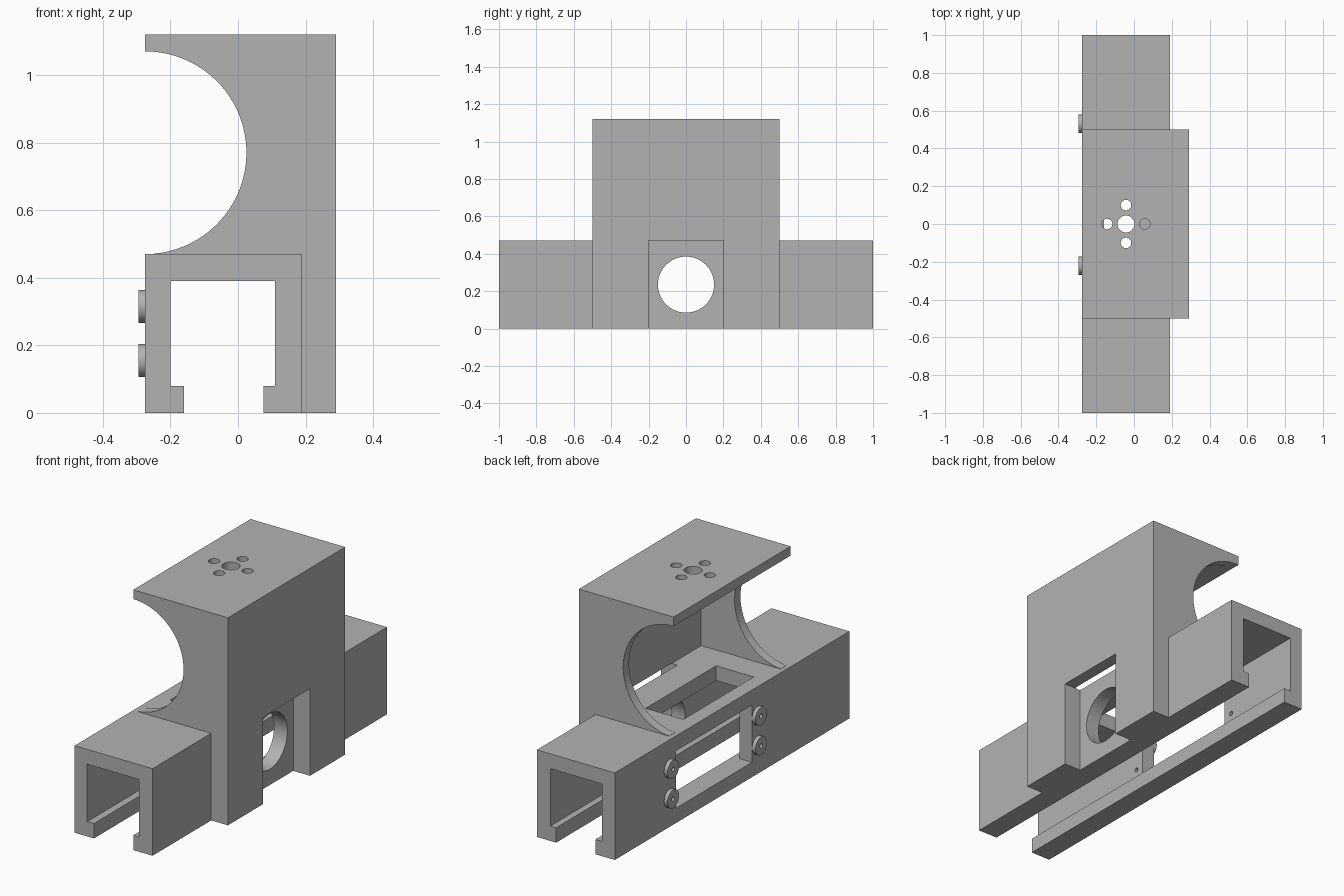
import bpy, bmesh, math
from mathutils import Matrix

cube = bpy.data.objects.get("Cube")
if cube:
    bpy.data.objects.remove(cube, do_unlink=True)

grey = bpy.data.materials.new("plain_grey")
grey.use_nodes = True
COLOUR = (0.45, 0.45, 0.45, 1)
grey.diffuse_color = COLOUR
grey.node_tree.nodes["Principled BSDF"].inputs["Base Color"].default_value = COLOUR


def finish(bm, name):
    bmesh.ops.recalc_face_normals(bm, faces=bm.faces)
    mesh = bpy.data.meshes.new(name)
    bm.to_mesh(mesh)
    bm.free()
    mesh.materials.append(grey)
    ob = bpy.data.objects.new(name, mesh)
    bpy.context.scene.collection.objects.link(ob)
    return ob


def extrude_y(name, profile, half):
    """Extrude an XZ outline along Y."""
    bm = bmesh.new()
    face = bm.faces.new([bm.verts.new((x, -half, z)) for x, z in profile])
    new = bmesh.ops.extrude_face_region(bm, geom=[face])["geom"]
    verts = [v for v in new if isinstance(v, bmesh.types.BMVert)]
    bmesh.ops.translate(bm, verts=verts, vec=(0, 2 * half, 0))
    return finish(bm, name)


def box(name, x0, x1, y0, y1, z0, z1):
    bm = bmesh.new()
    m = Matrix.Translation(((x0 + x1) / 2, (y0 + y1) / 2, (z0 + z1) / 2))
    bmesh.ops.create_cube(bm, size=1, matrix=m @ Matrix.Diagonal((x1 - x0, y1 - y0, z1 - z0, 1)))
    return finish(bm, name)


def cylinder(name, centre, radius, length, axis, sides=48):
    bm = bmesh.new()
    m = Matrix.Translation(centre)
    if axis == "X":
        m = m @ Matrix.Rotation(math.pi / 2, 4, "Y")
    bmesh.ops.create_cone(bm, cap_ends=True, segments=sides, radius1=radius,
                          radius2=radius, depth=length, matrix=m)
    return finish(bm, name)


def cut(ob, cutters):
    """Subtract the cutters, keep the result and drop the cutters."""
    for c in cutters:
        c.hide_render = True
        mod = ob.modifiers.new("cut", "BOOLEAN")
        mod.operation, mod.solver, mod.object = "DIFFERENCE", "EXACT", c
    dg = bpy.context.evaluated_depsgraph_get()
    mesh = bpy.data.meshes.new_from_object(ob.evaluated_get(dg))
    ob.modifiers.clear()
    ob.data = mesh
    for c in cutters:
        bpy.data.objects.remove(c, do_unlink=True)


def shade(ob):
    bpy.ops.object.select_all(action="DESELECT")
    ob.select_set(True)
    bpy.context.view_layer.objects.active = ob
    bpy.ops.object.shade_smooth_by_angle(angle=math.radians(30))


BOSSES = [(y, z) for y in (0.53, -0.22) for z in (0.155, 0.315)]

# Slotted rail: C-shaped channel, open at the bottom
rail = extrude_y("rail", [
    (-0.275, 0), (-0.16, 0), (-0.16, 0.08), (-0.2, 0.08), (-0.2, 0.39), (0.11, 0.39),
    (0.11, 0.08), (0.075, 0.08), (0.075, 0), (0.19, 0), (0.19, 0.47), (-0.275, 0.47)], 1.0)
cut(rail, [
    box("side_window_cutter", -0.4, -0.15, -0.17, 0.48, 0.08, 0.389),
    box("top_opening_cutter", -0.195, 0.03, -0.3, 0.3, 0.35, 0.6),
    cylinder("side_hole_cutter", (0.15, 0, 0.235), 0.15, 0.2, "X", 64),
] + [cylinder("screw_hole_cutter", (-0.24, y, z), 0.012, 0.16, "X", 16) for y, z in BOSSES])

# Housing: side skirt and upper block with a round cradle opening
outline = [(0.19, 0), (0.29, 0), (0.29, 1.12), (-0.275, 1.12)]
for i in range(41):
    a = math.radians(90 - 175 * i / 40)
    outline.append((-0.275 + 0.3 * math.cos(a), 0.77 + 0.3 * math.sin(a)))
outline += [(-0.249, 0.47), (0.19, 0.47)]
housing = extrude_y("housing", outline, 0.5)
holes = [(-0.0425, 0, 0.045)] + [
    (-0.0425 + 0.1 * dx, 0.1 * dy, 0.028) for dx, dy in ((1, 0), (-1, 0), (0, 1), (0, -1))]
cut(housing, [
    box("cavity_cutter", -0.4, 0.225, -0.45, 0.45, 0.469, 1.07),
    box("notch_cutter", 0.15, 0.4, -0.2, 0.2, -0.1, 0.47),
] + [cylinder("top_hole_cutter", (x, y, 1.1), r, 0.2, "Z", 32) for x, y, r in holes])

# Round screw bosses beside the window
for i, (y, z) in enumerate(BOSSES):
    boss = cylinder(f"screw_boss_{i + 1}", (-0.285, y, z), 0.049, 0.02, "X")
    cut(boss, [cylinder("boss_hole_cutter", (-0.285, y, z), 0.012, 0.1, "X", 16)])
    shade(boss)

shade(rail)
shade(housing)
